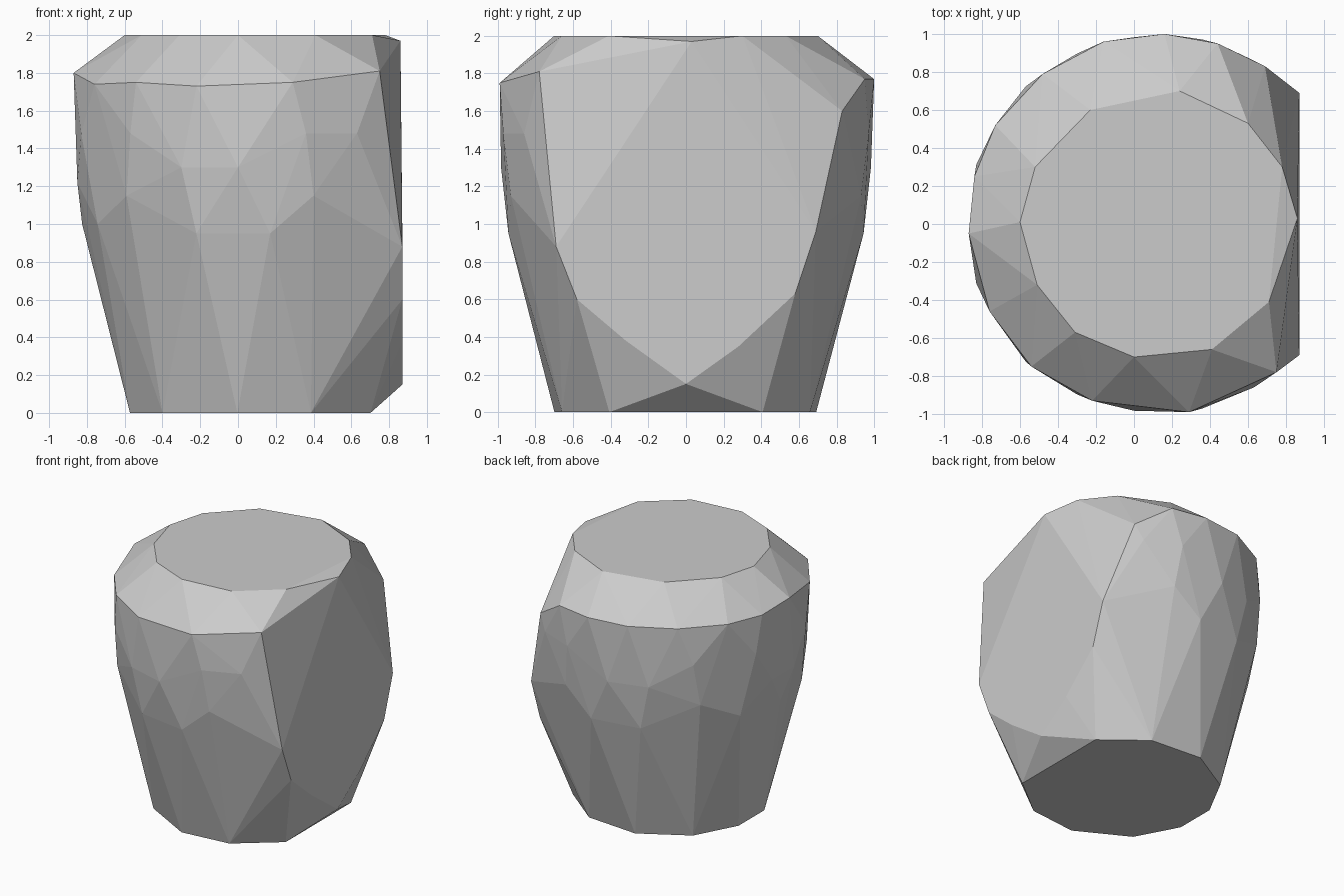
import bpy, bmesh, math

cube = bpy.data.objects.get("Cube")
if cube:
    bpy.data.objects.remove(cube, do_unlink=True)

AXIS = 0.12      # centre line of the barrel in x
FLAT = 0.87      # plane of the flat side


def ring(z, radius, angles):
    """Corners of a ring around the barrel axis, angles in degrees."""
    return [(AXIS + radius * math.cos(math.radians(a)),
             radius * math.sin(math.radians(a)), z) for a in angles]


def both_sides(z, radius, xs):
    """Front and back corners of the bulge at the given x positions."""
    pts = []
    for x in xs:
        y = math.sqrt(max(radius ** 2 - (x - AXIS) ** 2, 0))
        pts += [(x, -y, z), (x, y, z)]
    return pts


points = []

# Base and top rim
points += ring(0, 0.71, [-35, 35, -68, 68, -100, 103, -137, 137, -167, 167])
points += [(x, y, 2) for x, y in (
    (0.78, 0.3), (0.6, 0.53), (0.24, 0.7), (-0.23, 0.6), (-0.52, 0.3), (-0.6, 0.01),
    (-0.51, -0.32), (-0.31, -0.57), (0, -0.7), (0.41, -0.66), (0.71, -0.41))]
points.append((0.86, 0.03, 1.97))

# Shoulder, front then back
points += [(-0.87, -0.05, 1.8), (-0.76, -0.46, 1.74), (-0.54, -0.75, 1.75),
           (-0.22, -0.93, 1.73), (0.29, -0.99, 1.75), (0.75, -0.78, 1.81)]
points += [(x, y, 1.77) for x, y in (
    (0.44, 0.95), (0.16, 1), (-0.16, 0.96), (-0.48, 0.79), (-0.73, 0.52), (-0.84, 0.25))]
points.append((0.69, 0.83, 1.6))

# Bulge of the wall
points += both_sides(1.48, 1.0, [-0.57, -0.83, 0.36, 0.63])
points += both_sides(1.3, 0.99, [-0.3, 0])
points += both_sides(1.15, 0.972, [-0.59, 0.4])
points += both_sides(0.95, 0.945, [-0.22, 0.17])
points += ring(1.22, 0.98, [172, -172])
points += ring(1.0, 0.945, [156, -156, 180])

# Outline of the flat side
points += [(FLAT, y, z) for y, z in (
    (-0.69, 0.88), (-0.58, 0.6), (-0.32, 0.38), (0, 0.15),
    (0.28, 0.35), (0.58, 0.63), (0.69, 0.96))]

# Wrap the corners in one faceted skin
bm = bmesh.new()
for p in points:
    bm.verts.new(p)
hull = bmesh.ops.convex_hull(bm, input=bm.verts[:])
loose = {v for v in bm.verts if not v.link_faces}
bmesh.ops.delete(bm, geom=list(loose), context='VERTS')
bmesh.ops.dissolve_limit(bm, angle_limit=math.radians(1),
                         verts=bm.verts[:], edges=bm.edges[:])
bmesh.ops.recalc_face_normals(bm, faces=bm.faces[:])

mesh = bpy.data.meshes.new("faceted_barrel")
bm.to_mesh(mesh)
bm.free()
barrel = bpy.data.objects.new("faceted_barrel", mesh)
bpy.context.collection.objects.link(barrel)

# Plain grey
color = (0.6, 0.6, 0.6, 1)
grey = bpy.data.materials.new("light grey")
grey.use_nodes = True
grey.diffuse_color = color
grey.node_tree.nodes["Principled BSDF"].inputs["Base Color"].default_value = color
mesh.materials.append(grey)
